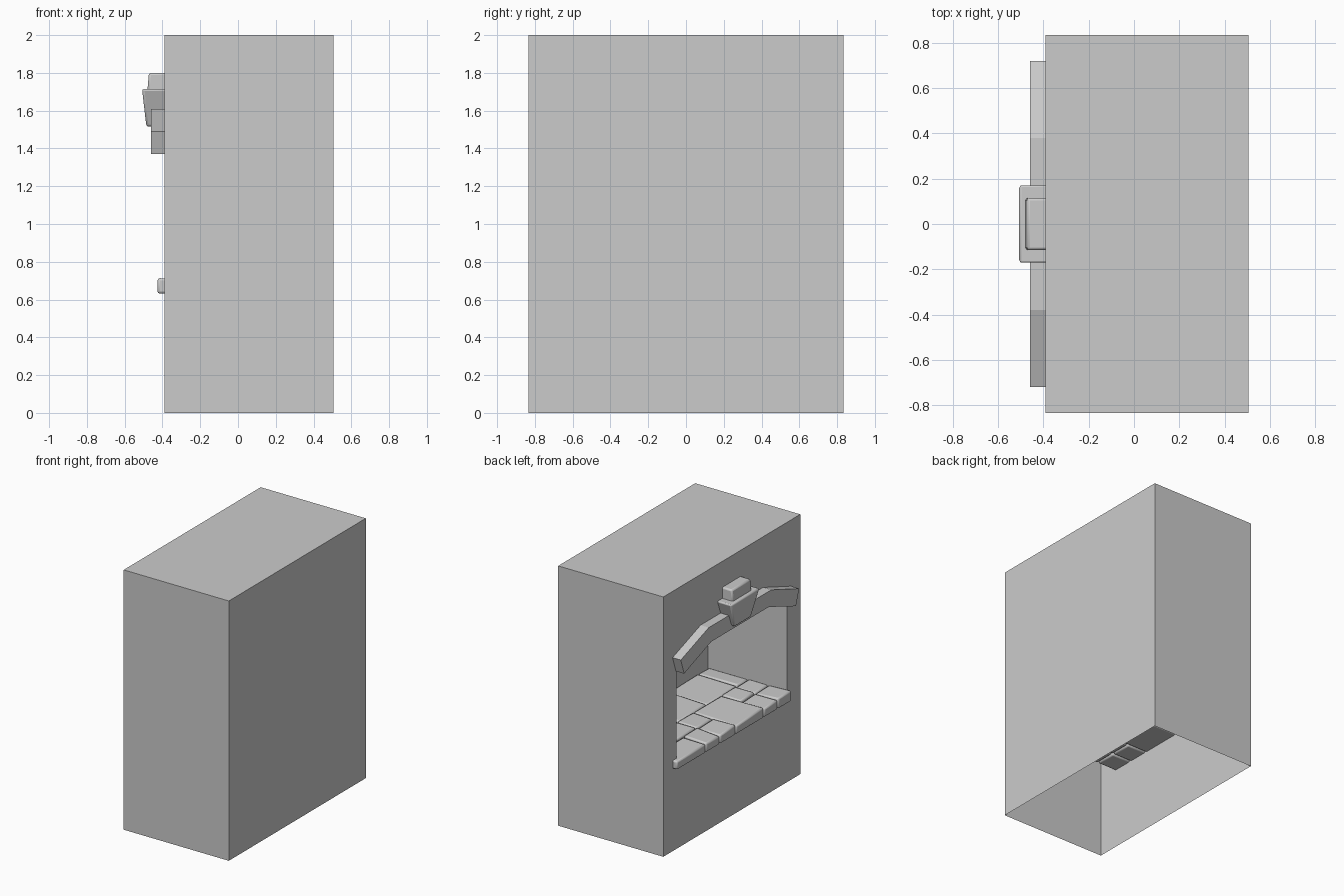
import bpy, bmesh, random
from mathutils import Vector

random.seed(4)
cube = bpy.data.objects.get("Cube")
if cube:
    bpy.data.objects.remove(cube, do_unlink=True)

GREY = (0.6, 0.6, 0.6, 1)
mat = bpy.data.materials.new("plain_grey")
mat.use_nodes = True
mat.diffuse_color = GREY
mat.node_tree.nodes["Principled BSDF"].inputs["Base Color"].default_value = GREY

FRONT, BACK, HALF, TOP = -0.39, 0.505, 0.833, 2.0
CHAMBER_BACK, FLOOR = 0.28, 0.65


def finish(name, bm, bevel=0):
    bmesh.ops.recalc_face_normals(bm, faces=bm.faces)
    mesh = bpy.data.meshes.new(name)
    bm.to_mesh(mesh)
    bm.free()
    mesh.materials.append(mat)
    obj = bpy.data.objects.new(name, mesh)
    bpy.context.collection.objects.link(obj)
    if bevel:
        mod = obj.modifiers.new("worn_edges", "BEVEL")
        mod.width, mod.segments = bevel, 2
        bpy.ops.object.select_all(action="DESELECT")
        obj.select_set(True)
        bpy.context.view_layer.objects.active = obj
        bpy.ops.object.shade_smooth_by_angle()
    return obj


def loop(bm, points, x):
    return [bm.verts.new((x, y, z)) for y, z in points]


def bridge(bm, a, b, closed=True):
    n = len(a)
    for i in range(n if closed else n - 1):
        j = (i + 1) % n
        bm.faces.new((a[i], a[j], b[j], b[i]))


def mirrored(half):
    """Open profile from the +y side across to the -y side."""
    return half + [(-y, z) for y, z in reversed(half)]


def frustum(name, bottom, top, bevel):
    """Block between two rectangles given as (x0, x1, half width, z)."""
    bm = bmesh.new()
    rings = []
    for x0, x1, w, z in (bottom, top):
        rings.append([bm.verts.new(p) for p in
                      ((x0, -w, z), (x1, -w, z), (x1, w, z), (x0, w, z))])
    bridge(bm, *rings)
    for ring in rings:
        bm.faces.new(ring)
    return finish(name, bm, bevel)


# Outer casing: thin walls, open underneath, with an arched mouth
mouth = mirrored([(0.67, FLOOR), (0.67, 1.38), (0.36, 1.5)])
outline = [(HALF, 0), (HALF, TOP), (-HALF, TOP), (-HALF, 0)]
bm = bmesh.new()
near, far = loop(bm, outline, FRONT), loop(bm, outline, BACK)
bridge(bm, near, far, closed=False)
bm.faces.new(far)
rim = loop(bm, mouth, FRONT)
edges = []
for ring in (near, rim):
    for i, v in enumerate(ring):
        w = ring[(i + 1) % len(ring)]
        edges.append(bm.edges.get((v, w)) or bm.edges.new((v, w)))
bmesh.ops.triangle_fill(bm, edges=edges, use_beauty=True, normal=Vector((-1, 0, 0)))
finish("casing", bm)

# Hollow chamber behind the mouth
bm = bmesh.new()
rim, end = loop(bm, mouth, FRONT), loop(bm, mouth, CHAMBER_BACK)
bridge(bm, rim, end, closed=False)
bm.faces.new(end)
finish("chamber", bm)
bpy.data.objects["chamber"].data.flip_normals()

# Angular arch trim around the mouth
outer = mirrored([(0.72, 1.49), (0.38, 1.61)])
inner = mirrored([(0.68, 1.37), (0.35, 1.49)])
bm = bmesh.new()
section = outer + inner[::-1]
a, b = loop(bm, section, -0.46), loop(bm, section, FRONT)
bridge(bm, a, b)
for k in range(3):
    for ring in (a, b):
        bm.faces.new((ring[k], ring[k + 1], ring[6 - k], ring[7 - k]))
finish("arch_trim", bm)

# Keystone with its small cap
frustum("keystone", (-0.485, -0.37, 0.1, 1.515), (-0.508, -0.37, 0.175, 1.715), 0.012)
frustum("keystone_cap", (-0.48, -0.37, 0.115, 1.7), (-0.472, -0.37, 0.115, 1.8), 0.012)

# Hearth paving: (start x, end x, joints along y)
MID, LIP, INNER = -0.06, -0.43, -0.23
rows = [
    (LIP, INNER, [0.72, 0.365, 0.195, 0]),
    (INNER, MID, [0.72, 0.52, 0.2, 0]),
    (LIP, MID, [0, -0.34]),
    (LIP, INNER, [-0.34, -0.51, -0.68]),
    (INNER, MID, [-0.34, -0.51, -0.68]),
    (MID, CHAMBER_BACK, [0.7, 0.45, 0.17, -0.17, -0.54, -0.68]),
]
GAP = 0.004
for x0, x1, joints in rows:
    for y0, y1 in zip(joints[1:], joints):
        bm = bmesh.new()
        bmesh.ops.create_cube(bm, size=1)
        for v in bm.verts:
            x = x1 - GAP if v.co.x > 0 else x0 + GAP
            y = y1 - GAP if v.co.y > 0 else y0 + GAP
            z = 0.705 + random.uniform(-0.01, 0.01) if v.co.z > 0 else 0.632
            v.co = (x, y, z)
        finish("paving_stone", bm, 0.012)
